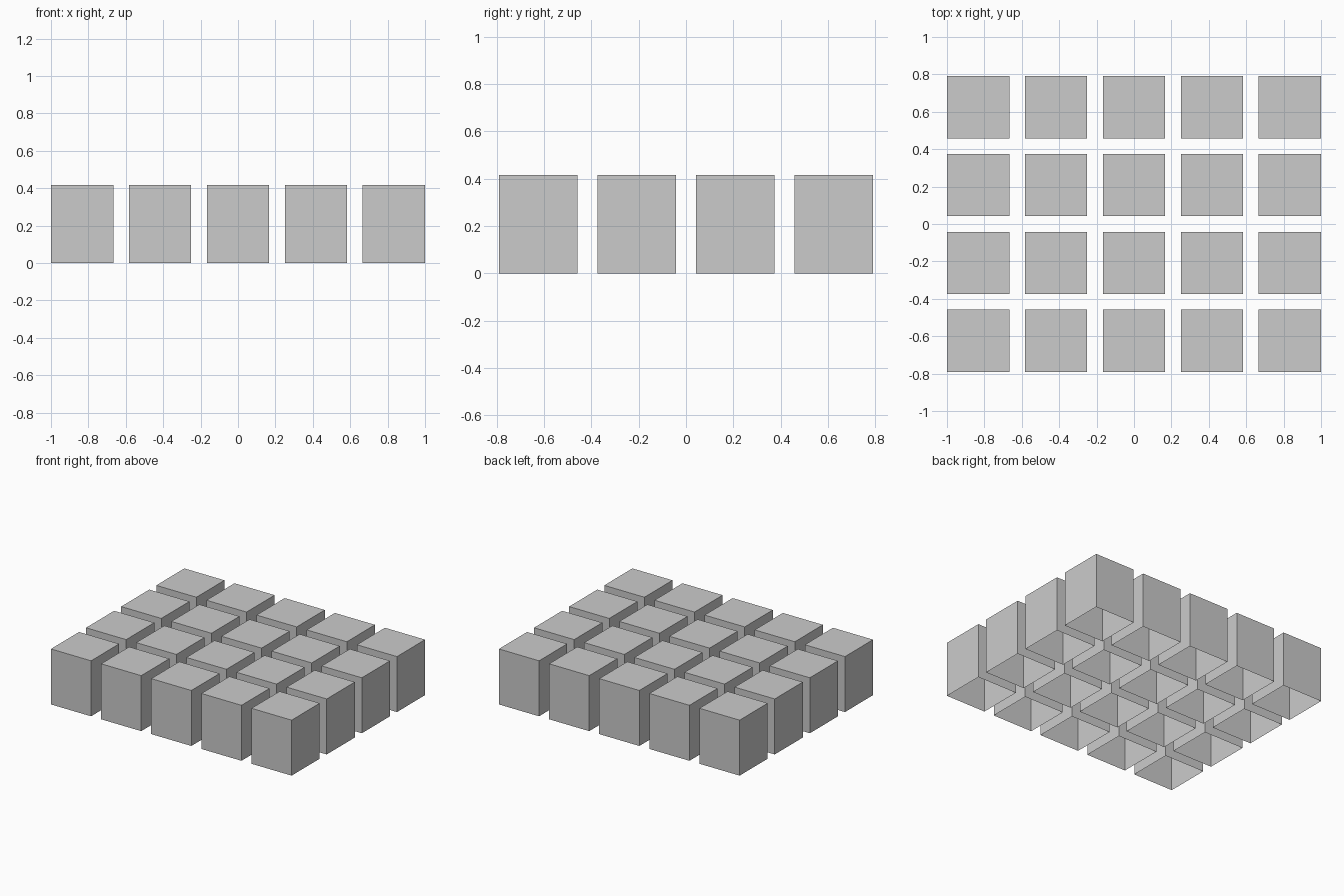
import bpy, bmesh
from mathutils import Matrix

if "Cube" in bpy.data.objects:
    bpy.data.objects.remove(bpy.data.objects["Cube"])

COLS, ROWS = 5, 4
PITCH, SIDE, HEIGHT = 5 / 12, 1 / 3, 5 / 12

# One block shell, open underneath, shared by the whole grid
mesh = bpy.data.meshes.new("block")
bm = bmesh.new()
bmesh.ops.create_cube(bm, size=1, matrix=Matrix.Translation((0, 0, HEIGHT / 2))
                      @ Matrix.Diagonal((SIDE, SIDE, HEIGHT, 1)))
bottom = [f for f in bm.faces if f.normal.z < -0.5]
bmesh.ops.delete(bm, geom=bottom, context='FACES_ONLY')
bm.to_mesh(mesh)
bm.free()

# Grid of blocks
for i in range(COLS):
    for j in range(ROWS):
        block = bpy.data.objects.new(f"block_{i + 1}_{j + 1}", mesh)
        block.location = ((i - (COLS - 1) / 2) * PITCH, (j - (ROWS - 1) / 2) * PITCH, 0)
        bpy.context.collection.objects.link(block)
